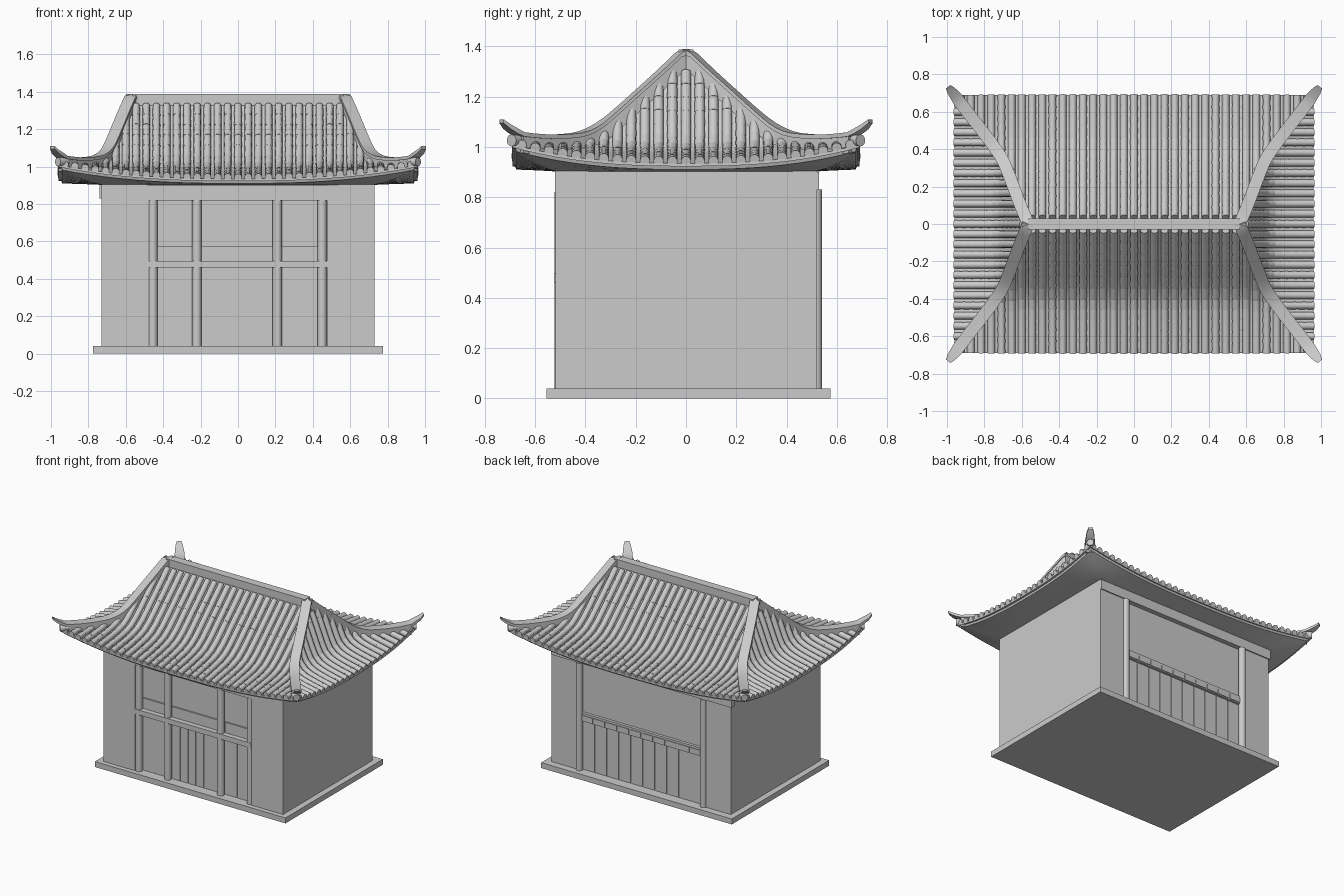
import bpy, bmesh, math
from mathutils import Vector

if "Cube" in bpy.data.objects:
    bpy.data.objects.remove(bpy.data.objects["Cube"], do_unlink=True)


def finish(name, bm, smooth=None):
    bmesh.ops.recalc_face_normals(bm, faces=bm.faces)
    mesh = bpy.data.meshes.new(name)
    bm.to_mesh(mesh)
    bm.free()
    ob = bpy.data.objects.new(name, mesh)
    bpy.context.collection.objects.link(ob)
    if smooth:
        bpy.ops.object.select_all(action='DESELECT')
        ob.select_set(True)
        bpy.context.view_layer.objects.active = ob
        bpy.ops.object.shade_smooth_by_angle(angle=math.radians(smooth))


def box(name, x0, x1, y0, y1, z0, z1):
    bm = bmesh.new()
    bmesh.ops.create_cube(bm, size=1)
    for v in bm.verts:
        v.co = ((x0 + x1) / 2 + v.co.x * (x1 - x0),
                (y0 + y1) / 2 + v.co.y * (y1 - y0),
                (z0 + z1) / 2 + v.co.z * (z1 - z0))
    finish(name, bm)


def loft(bm, rings):
    loops = [[bm.verts.new(p) for p in ring] for ring in rings]
    n = len(loops[0])
    for a, b in zip(loops, loops[1:]):
        for i in range(n):
            j = (i + 1) % n
            bm.faces.new((a[i], a[j], b[j], b[i]))
    bm.faces.new(loops[0])
    bm.faces.new(loops[-1])


def column(name, x, y, r, z1):
    bm = bmesh.new()
    ring = [(x + r * math.cos(a), y + r * math.sin(a))
            for a in (math.tau * k / 16 for k in range(16))]
    loft(bm, [[(px, py, z) for px, py in ring] for z in (0, z1)])
    finish(name, bm, 40)


# Base and walls, with a shallow bay at the front and the back
FRONT, BACK = -0.475, 0.495
WALL_TOP, BAY_TOP = 0.905, 0.82
box("base_slab", -0.775, 0.775, -0.555, 0.575, 0, 0.04)
box("wall_core", -0.73, 0.73, FRONT, BACK, 0.04, WALL_TOP)
for side, sx in (("left", 1), ("right", -1)):
    for end, inner, y0, y1 in (("front", 0.475, -0.52, FRONT), ("back", 0.505, BACK, 0.522)):
        xs = sorted((sx * inner, sx * 0.73))
        box(f"{end}_{side}_wall", *xs, y0, y1, 0.04, WALL_TOP)
box("front_lintel", -0.728, 0.728, -0.521, FRONT, BAY_TOP, 0.9)
box("back_lintel", -0.74, 0.728, BACK, 0.53, 0.83, 0.9)

# Columns
FRONT_X = (-0.455, -0.22, 0.21, 0.45)
for i, x in enumerate(FRONT_X):
    column(f"front_column_{i + 1}", x, -0.498, 0.025, BAY_TOP)
for side, x in (("left", 0.505), ("right", -0.505)):
    column(f"back_{side}_column", x, 0.517, 0.024, 0.83)

# Front rail, sills and plank panels between the columns
box("front_rail", -0.475, 0.475, -0.525, FRONT, 0.46, 0.497)
for i, planks in enumerate((2, 6, 2)):
    x0, x1 = FRONT_X[i] + 0.025, FRONT_X[i + 1] - 0.025
    box(f"front_sill_{i + 1}", x0, x1, FRONT - 0.012, FRONT, 0.49, 0.573)
    step = (x1 - x0) / planks
    for k in range(planks):
        box(f"front_plank_{i + 1}_{k + 1}", x0 + k * step + 0.003, x0 + (k + 1) * step - 0.003,
            FRONT - 0.005, FRONT, 0.04, 0.46)

# Back rail with small blocks, and planks below
box("back_rail", -0.5, 0.5, BACK, 0.516, 0.4, 0.46)
for k in range(10):
    x = -0.49 + k * 0.098
    box(f"back_rail_block_{k + 1}", x + 0.004, x + 0.094, BACK, 0.521, 0.408, 0.445)
    box(f"back_plank_{k + 1}", x + 0.003, x + 0.095, BACK, 0.5, 0.04, 0.4)

# Roof shape: hip line x and slope height, both by distance s from the ridge
EAVE = 0.69
SLOPE = [(0, 0.565, 1.35), (0.1, 0.607, 1.255), (0.2, 0.645, 1.163), (0.3, 0.683, 1.07),
         (0.35, 0.706, 1.028), (0.41, 0.746, 0.993), (0.48, 0.798, 0.973),
         (0.58, 0.876, 0.953), (EAVE, 0.96, 0.935)]


def hermite(s, c):
    last = len(SLOPE) - 1
    i = max(k for k in range(last) if SLOPE[k][0] <= s or k == 0)

    def slope(k):
        a, b = SLOPE[max(k - 1, 0)], SLOPE[min(k + 1, last)]
        return (b[c] - a[c]) / (b[0] - a[0])
    a, b = SLOPE[i], SLOPE[i + 1]
    h = b[0] - a[0]
    t = (s - a[0]) / h
    return (a[c] * (1 + 2 * t) * (1 - t) ** 2 + b[c] * t * t * (3 - 2 * t)
            + h * slope(i) * t * (1 - t) ** 2 + h * slope(i + 1) * t * t * (t - 1))


def hip_x(s):
    return hermite(s, 1)


def roof_z(s, u):
    return hermite(s, 2) + 0.075 * (s / EAVE) ** 3 * min(abs(u), 1) ** 2.5


def perimeter(hx, hy, height, n=24):
    us = [2 * k / n - 1 for k in range(n)]
    pts = [(u * hx, -hy, u) for u in us] + [(hx, u * hy, u) for u in us]
    pts += [(-u * hx, hy, u) for u in us] + [(-hx, -u * hy, u) for u in us]
    return [(x, y, height(u)) for x, y, u in pts]


# Roof shell with its eave edge and upswept soffit
rings = []
for k in range(25):
    s = max(EAVE * k / 24, 0.002)
    rings.append(perimeter(hip_x(s), s, lambda u: roof_z(s, u)))
rings.append(perimeter(0.96, EAVE, lambda u: roof_z(EAVE, u) - 0.012))
rings.append(perimeter(0.945, 0.68, lambda u: roof_z(EAVE, u) - 0.012))
for hx, hy, low, lift in ((0.94, 0.675, 0.91, 0.072), (0.86, 0.62, 0.908, 0.035),
                          (0.78, 0.56, 0.905, 0.01), (0.72, 0.51, 0.902, 0)):
    rings.append(perimeter(hx, hy, lambda u: low + lift * abs(u) ** 2.5))
bm = bmesh.new()
loft(bm, rings)
finish("roof_shell", bm, 35)


# Rows of roll tiles
def tile_row(bm, path, side):
    pts = [Vector(p) for p in path]
    side = Vector(side)
    rings = []
    for i in range(len(pts) - 1):
        axis = (pts[i + 1] - pts[i]).normalized()
        up = axis.cross(side).normalized()
        if up.z < 0:
            up = -up
        for p, r in ((pts[i], 0.0195), (pts[i + 1], 0.0205)):
            rings.append([p + up * 0.008 + r * (side * math.cos(a) + up * math.sin(a))
                          for a in (math.tau * k / 10 for k in range(10))])
    loft(bm, rings)


def steps(s0):
    n = max(2, round((EAVE - s0) / 0.06))
    return [s0 + (EAVE - s0) * k / n for k in range(n + 1)]


PITCH = 0.0545
bm = bmesh.new()
for i in range(-17, 18):
    x = i * PITCH
    s0 = next((k / 200 for k in range(6, 138) if hip_x(k / 200) >= abs(x)), EAVE - 0.03)
    for sy in (1, -1):
        tile_row(bm, [(x, sy * s, roof_z(s, x / hip_x(s))) for s in steps(s0)], (1, 0, 0))
finish("long_slope_tiles", bm, 45)
bm = bmesh.new()
for i in range(-12, 13):
    y = i * PITCH
    for sx in (1, -1):
        tile_row(bm, [(sx * hip_x(s), y, roof_z(s, y / s)) for s in steps(max(abs(y), 0.055))],
                 (0, 1, 0))
finish("end_slope_tiles", bm, 45)

# Main ridge
box("ridge_body", -0.56, 0.56, -0.023, 0.023, 1.3, 1.376)
box("ridge_cap", -0.565, 0.565, -0.03, 0.03, 1.374, 1.388)


# Hip ridges with upturned horns at the corners
def hip_sweep(name, sections, sx, sy, width):
    rings = []
    for i, (x, y, low, high, taper) in enumerate(sections):
        a, b = sections[max(i - 1, 0)], sections[min(i + 1, len(sections) - 1)]
        d = Vector((b[0] - a[0], b[1] - a[1])).normalized() * width * taper / 2
        rings.append([(sx * (x + k * d.y), sy * (y - k * d.x), z)
                      for k, z in ((-1, low), (1, low), (1, high), (-1, high))])
    bm = bmesh.new()
    loft(bm, rings)
    finish(name, bm, 35)


samples = [EAVE * k / 24 for k in range(24)]
body = [(hip_x(s), s, roof_z(s, 1) - 0.03, roof_z(s, 1) + 0.038, 1) for s in samples]
cap = [(hip_x(s), s, roof_z(s, 1) + 0.036, roof_z(s, 1) + 0.053, 1) for s in samples]
cap[0] = (*cap[0][:2], 1.365, 1.389, 1)
cap += [(0.955, 0.685, 1.053, 1.073, 0.9), (0.977, 0.712, 1.072, 1.09, 0.75),
        (0.993, 0.734, 1.095, 1.11, 0.45)]
for end, sy in (("front", -1), ("back", 1)):
    for side, sx in (("left", 1), ("right", -1)):
        hip_sweep(f"{end}_{side}_hip_body", body, sx, sy, 0.052)
        hip_sweep(f"{end}_{side}_hip_cap", cap, sx, sy, 0.066)
        # Round tile end under each horn
        bm = bmesh.new()
        out = Vector((sx * 0.77, sy * 0.64, 0))
        across = Vector((-out.y, out.x, 0))
        centre = Vector((sx * 0.94, sy * 0.675, 1.026))
        loft(bm, [[centre + out * d + 0.024 * (across * math.cos(a) + Vector((0, 0, math.sin(a))))
                   for a in (math.tau * k / 12 for k in range(12))] for d in (-0.03, 0.03)])
        finish(f"{end}_{side}_corner_tile", bm, 40)
